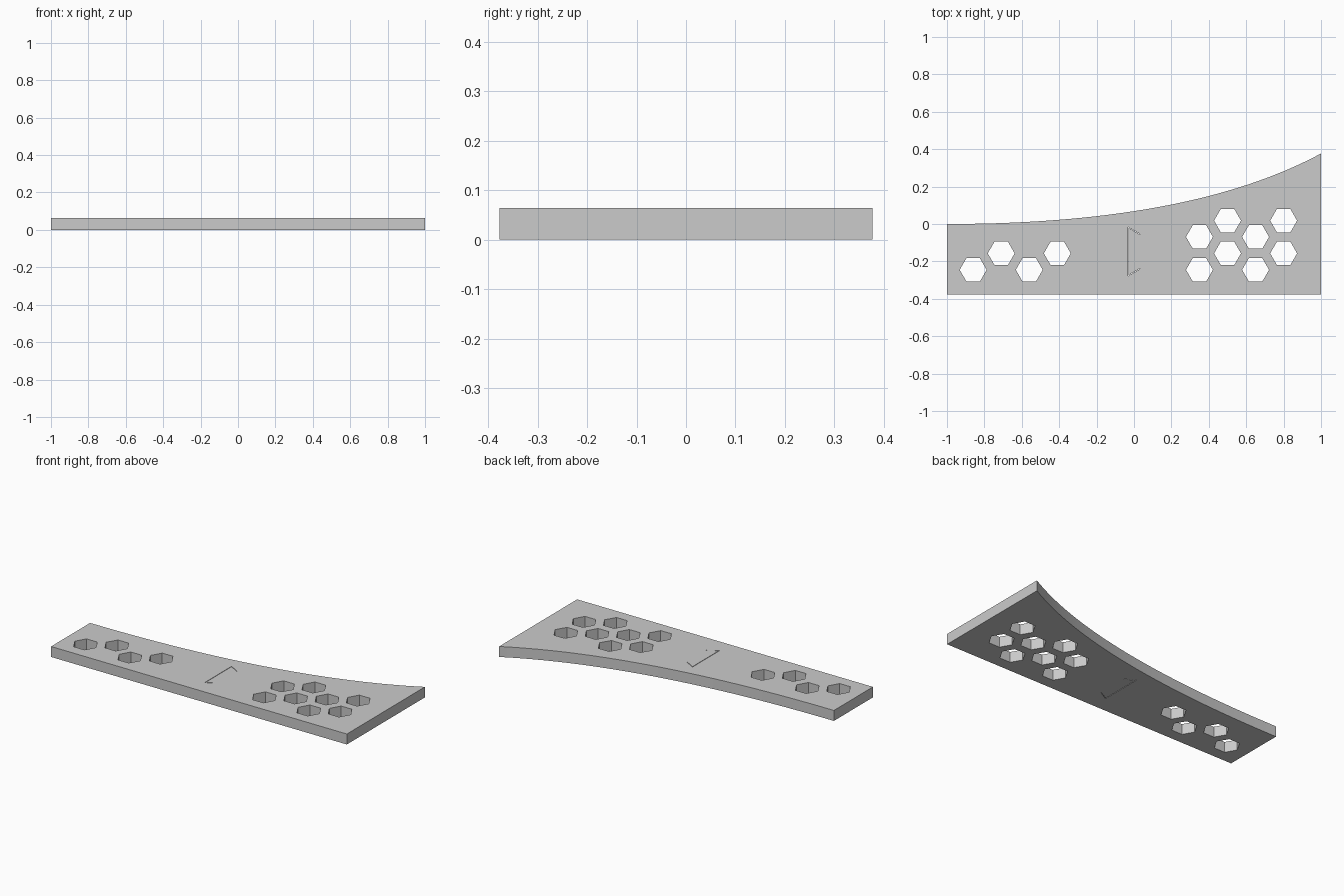
import bpy, bmesh, math

if "Cube" in bpy.data.objects:
    bpy.data.objects.remove(bpy.data.objects["Cube"])

THICK = 0.064
FRONT, BACK = -0.377, 0.377

bm = bmesh.new()

def add_loop(points):
    """Closed outline on the ground plane."""
    vs = [bm.verts.new((x, y, 0)) for x, y in points]
    return [bm.edges.new((a, b)) for a, b in zip(vs, vs[1:] + vs[:1])]

# Plate outline: straight front and ends, sweeping curved back edge
outline = [(-1, FRONT), (1, FRONT)]
STEPS = 40
for i in range(STEPS + 1):
    t = 1 - i / STEPS
    outline.append((-(1 - t) ** 2 + 2 * 0.3 * t * (1 - t) + t * t, BACK * t * t))
edges = add_loop(outline)

# Hexagonal through holes on a honeycomb grid
R = 0.072
ROWS = [-0.245, -0.157, -0.069, 0.018]
holes = [(-0.86, 0), (-0.71, 1), (-0.56, 0), (-0.41, 1),
         (0.35, 0), (0.35, 2), (0.50, 1), (0.50, 3),
         (0.65, 0), (0.65, 2), (0.80, 1), (0.80, 3)]
for cx, row in holes:
    edges += add_loop([(cx + R * math.cos(k * math.pi / 3),
                        ROWS[row] + R * math.sin(k * math.pi / 3)) for k in range(6)])

# Thin bracket-shaped slit in the middle
edges += add_loop([(0.032, -0.241), (-0.032, -0.278), (-0.032, -0.016), (0.032, -0.053),
                   (0.032, -0.056), (-0.029, -0.021), (-0.029, -0.273), (0.032, -0.238)])

# Fill the outline around the holes and give it thickness
bmesh.ops.triangle_fill(bm, edges=edges, use_beauty=True, use_dissolve=False, normal=(0, 0, 1))
ext = bmesh.ops.extrude_face_region(bm, geom=bm.faces[:], use_keep_orig=True)
top = [g for g in ext["geom"] if isinstance(g, bmesh.types.BMVert)]
bmesh.ops.translate(bm, verts=top, vec=(0, 0, THICK))
bmesh.ops.recalc_face_normals(bm, faces=bm.faces[:])

mesh = bpy.data.meshes.new("perforated_plate")
bm.to_mesh(mesh)
bm.free()

grey = bpy.data.materials.new("light_grey")
grey.diffuse_color = (0.6, 0.6, 0.6, 1)
grey.use_nodes = True
grey.node_tree.nodes["Principled BSDF"].inputs["Base Color"].default_value = grey.diffuse_color
mesh.materials.append(grey)

plate = bpy.data.objects.new("perforated_plate", mesh)
bpy.context.collection.objects.link(plate)

# Smooth the swept back edge, keep all corners crisp
bpy.context.view_layer.objects.active = plate
plate.select_set(True)
bpy.ops.object.shade_smooth_by_angle(angle=math.radians(30))
